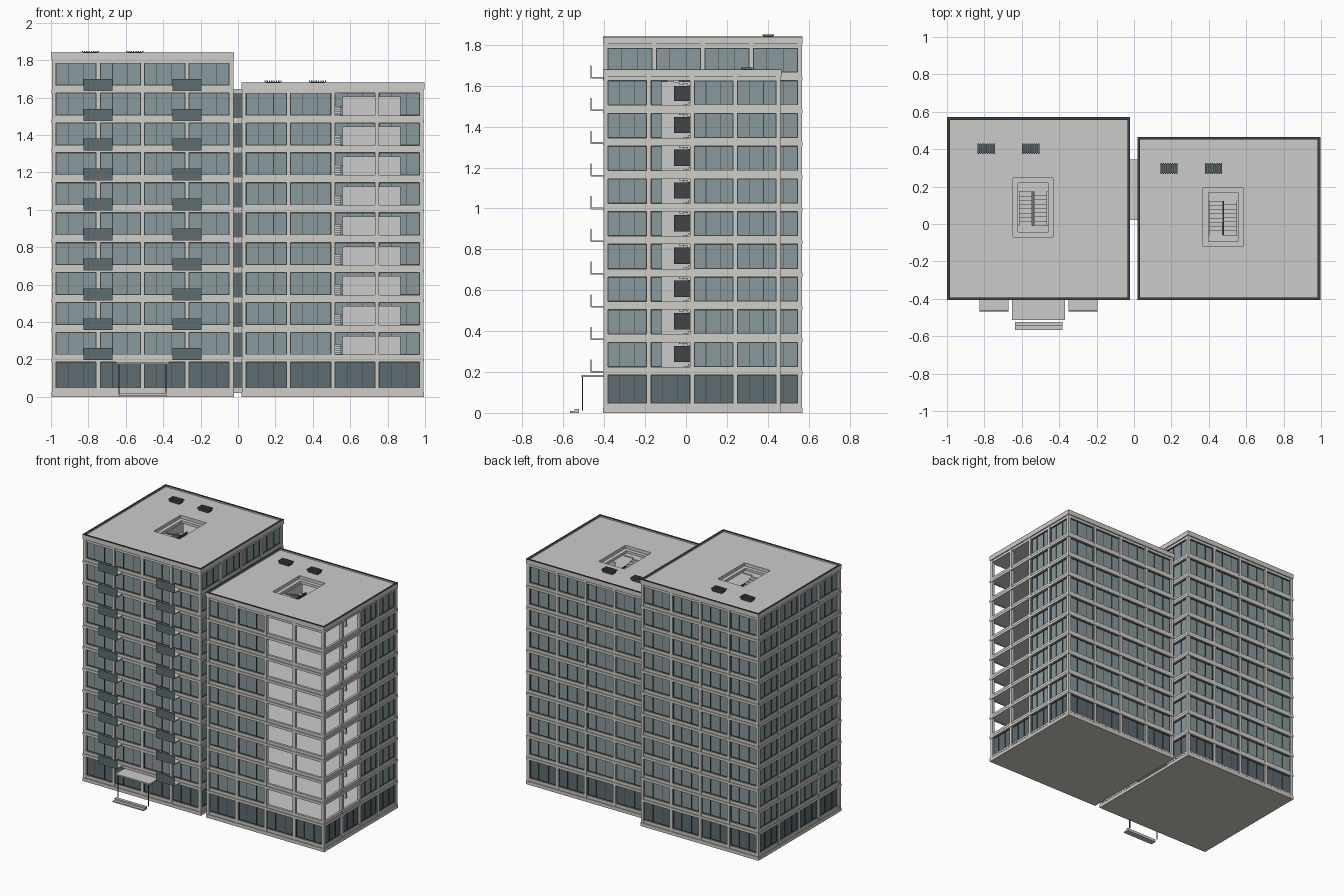
import bpy, bmesh

if "Cube" in bpy.data.objects:
    bpy.data.objects.remove(bpy.data.objects["Cube"])

def material(name, rgb):
    m = bpy.data.materials.new(name)
    m.diffuse_color = (*rgb, 1)
    m.use_nodes = True
    m.node_tree.nodes["Principled BSDF"].inputs["Base Color"].default_value = m.diffuse_color
    return m

TRIM = material("pale_concrete", (0.62, 0.61, 0.57))
GLASS = material("window_glass", (0.25, 0.32, 0.34))
DARK = material("dark_glass", (0.11, 0.15, 0.165))
METAL = material("dark_metal", (0.05, 0.06, 0.06))

parts = {}          # name -> (bmesh, material)

def box(name, x0, x1, y0, y1, z0, z1, mat=None):
    bm, _ = parts.setdefault(name, (bmesh.new(), mat))
    v = [bm.verts.new((x, y, z)) for z in (z0, z1)
         for x, y in ((x0, y0), (x1, y0), (x1, y1), (x0, y1))]
    for f in ((3, 2, 1, 0), (4, 5, 6, 7), (0, 1, 5, 4),
              (1, 2, 6, 5), (2, 3, 7, 6), (3, 0, 4, 7)):
        bm.faces.new([v[i] for i in f])

def ring(name, o, i, z0, z1, mat=None):
    """Rectangular slab o with rectangular hole i, both (x0, x1, y0, y1)."""
    box(name, o[0], o[1], o[2], i[2], z0, z1, mat)
    box(name, o[0], o[1], i[3], o[3], z0, z1, mat)
    box(name, o[0], i[0], i[2], i[3], z0, z1, mat)
    box(name, i[1], o[1], i[2], i[3], z0, z1, mat)

def grow(r, d):
    return (r[0] - d, r[1] + d, r[2] - d, r[3] + d)

STEP = 0.16
def level(k):
    return 0.035 if k == 0 else 0.2 + STEP * (k - 1)

def facade(tag, rect, side, floors, top, is_open):
    """Columns, spandrels and glazing of one side, four bays wide."""
    x0, x1, y0, y1 = rect
    a, b = (x0, x1) if side in "fb" else (y0, y1)

    def put(name, u0, u1, d0, d1, z0, z1, mat):   # d = depth behind the face
        if side == "f": box(name, u0, u1, y0 + d0, y0 + d1, z0, z1, mat)
        if side == "b": box(name, u0, u1, y1 - d1, y1 - d0, z0, z1, mat)
        if side == "l": box(name, x0 + d0, x0 + d1, u0, u1, z0, z1, mat)
        if side == "r": box(name, x1 - d1, x1 - d0, u0, u1, z0, z1, mat)

    w = 0.011
    posts = [a + w + (b - a - 2 * w) * i / 4 for i in range(5)]
    for p in posts:
        put(tag + "_columns", p - w, p + w, 0, 0.022, 0.02, top - 0.03, TRIM)
    for k in range(floors):
        f, c = level(k), level(k + 1) - 0.015
        put(tag + "_spandrels", a + w, b - w, 0.003, 0.02, f, f + (0.012 if k == 0 else 0.025), TRIM)
        for i in range(4):
            if is_open(side, i, k):
                continue
            u0, u1 = posts[i] + w, posts[i + 1] - w
            s = f + (0.012 if k == 0 else 0.025)
            put(tag + ("_shop_glass" if k == 0 else "_glass"), u0, u1, 0.014, 0.018, s, c,
                DARK if k == 0 else GLASS)
            # window frame: rails and mullions
            for z in (s, c - 0.004):
                put(tag + "_frames", u0, u1, 0.010, 0.02, z, z + 0.004, METAL)
            for t in (0, 0.3, 0.68, 1):
                m = u0 + 0.0015 + (u1 - u0 - 0.003) * t
                put(tag + "_frames", m - 0.0015, m + 0.0015, 0.010, 0.02, s, c, METAL)

def stairs(tag, core, z, rise):
    """Two flights with a half landing between floors."""
    x0, x1, y0, y1 = core
    mid, n = (x0 + x1) / 2, 8
    ya, yb = y0 + 0.035, y1 - 0.045
    r, t = rise / (2 * n), (yb - ya) / n
    for i in range(n):
        za, zb = z + r * (i + 1), z + rise / 2 + r * (i + 1)
        box(tag + "_stairs", mid + 0.005, x1 - 0.005, ya + t * i, ya + t * (i + 1), za - 0.014, za)
        box(tag + "_stairs", x0 + 0.005, mid - 0.005, yb - t * (i + 1), yb - t * i, zb - 0.014, zb)
    box(tag + "_stairs", x0, x1, yb, y1, z + rise / 2 - 0.01, z + rise / 2)
    box(tag + "_stairs", x0, x1, y0, ya, z + rise - 0.012, z + rise - 0.002)
    box(tag + "_stair_divider", mid - 0.004, mid + 0.004, ya, yb, z + rise * 0.3, z + rise * 0.8, METAL)

def tower(tag, rect, core, floors, is_open):
    top = level(floors) + 0.04
    # plinth and floor plates
    box(tag + "_plinth", *grow(rect, 0.003), 0, 0.025, TRIM)
    box(tag + "_ground_plate", *grow(rect, -0.004), 0.025, 0.035)
    well = grow(core, -0.027)
    for k in range(1, floors):
        z = level(k)
        ring(tag + "_floor_plates", grow(rect, -0.004), well, z - 0.012, z + 0.002)
        ring(tag + "_floor_edges", grow(rect, 0.003), grow(rect, -0.006), z - 0.015, z + 0.004, TRIM)
    for k in range(floors):
        stairs(tag, well, level(k), level(k + 1) - level(k) - (0.01 if k == floors - 1 else 0))
    box(tag + "_core_wall", core[0], well[0], core[2], core[3], 0.035, top - 0.06)
    for side in "fblr":
        facade(tag, rect, side, floors, top, is_open)
    # roof with sunken stair opening, parapet and dark coping
    ring(tag + "_roof", grow(rect, -0.004), core, top - 0.055, top - 0.012)
    ring(tag + "_roof_well_ledge", core, well, top - 0.055, top - 0.035)
    ring(tag + "_parapet", grow(rect, 0.004), grow(rect, -0.008), top - 0.036, top - 0.003, TRIM)
    ring(tag + "_coping", grow(rect, 0.004), grow(rect, -0.01), top - 0.003, top, METAL)
    # louvred roof vents
    cy = rect[3] - 0.165
    for cx in (rect[0] + 0.205, rect[0] + 0.443):
        cx -= 0.04 if tag == "right_tower" else 0.0
        cx += 0.0
        box(tag + "_vents", cx - 0.04, cx + 0.04, cy - 0.023, cy + 0.023, top - 0.012, top + 0.004, METAL)
        for i in range(8):
            x = cx - 0.046 + i * 0.0122
            box(tag + "_vent_slats", x, x + 0.0065, cy - 0.029, cy + 0.029, top + 0.003, top + 0.01, DARK)

LEFT = (-0.995, -0.025, -0.403, 0.567)
RIGHT = (0.022, 0.992, -0.403, 0.462)
tower("left_tower", LEFT, (-0.647, -0.433, -0.07, 0.245), 11, lambda s, i, k: False)
# the right tower's front corner is an open terrace above the ground floor
tower("right_tower", RIGHT, (0.37, 0.584, -0.12, 0.195), 10,
      lambda s, i, k: k > 0 and ((s == "f" and i > 1) or (s == "r" and i < 2)))
for k in range(1, 10):
    box("terrace_partition", 0.56, 0.87, 0.03, 0.04, level(k), level(k) + 0.125)

# glazed link between the towers
for k in range(10):
    z = level(k)
    box("link_floors", -0.03, 0.027, 0.022, 0.345, z - 0.015, z + 0.012, TRIM)
    for y in (0.03, 0.333):
        box("link_glass", -0.03, 0.027, y, y + 0.004, z, level(k + 1), DARK)
box("link_roof", -0.03, 0.027, 0.022, 0.345, level(10) - 0.015, level(10) + 0.005)

# balconies on the left tower
for k in range(1, 11):
    z = level(k)
    for x in (-0.825, -0.35):
        box("balcony_slabs", x, x + 0.155, -0.465, -0.4, z - 0.004, z + 0.004)
        box("balcony_railings", x, x + 0.155, -0.467, -0.463, z - 0.002, z + 0.06, DARK)

# entrance canopy, posts and steps
box("canopy", -0.652, -0.37, -0.512, -0.4, 0.176, 0.186)
for x in (-0.637, -0.385):
    box("canopy_posts", x - 0.003, x + 0.003, -0.509, -0.503, 0.012, 0.178, METAL)
box("entrance_steps", -0.637, -0.383, -0.567, -0.545, 0, 0.009)
box("entrance_steps", -0.637, -0.383, -0.545, -0.523, 0, 0.02)

for name, (bm, mat) in parts.items():
    me = bpy.data.meshes.new(name)
    bm.to_mesh(me)
    bm.free()
    if mat:
        me.materials.append(mat)
    bpy.context.collection.objects.link(bpy.data.objects.new(name, me))
